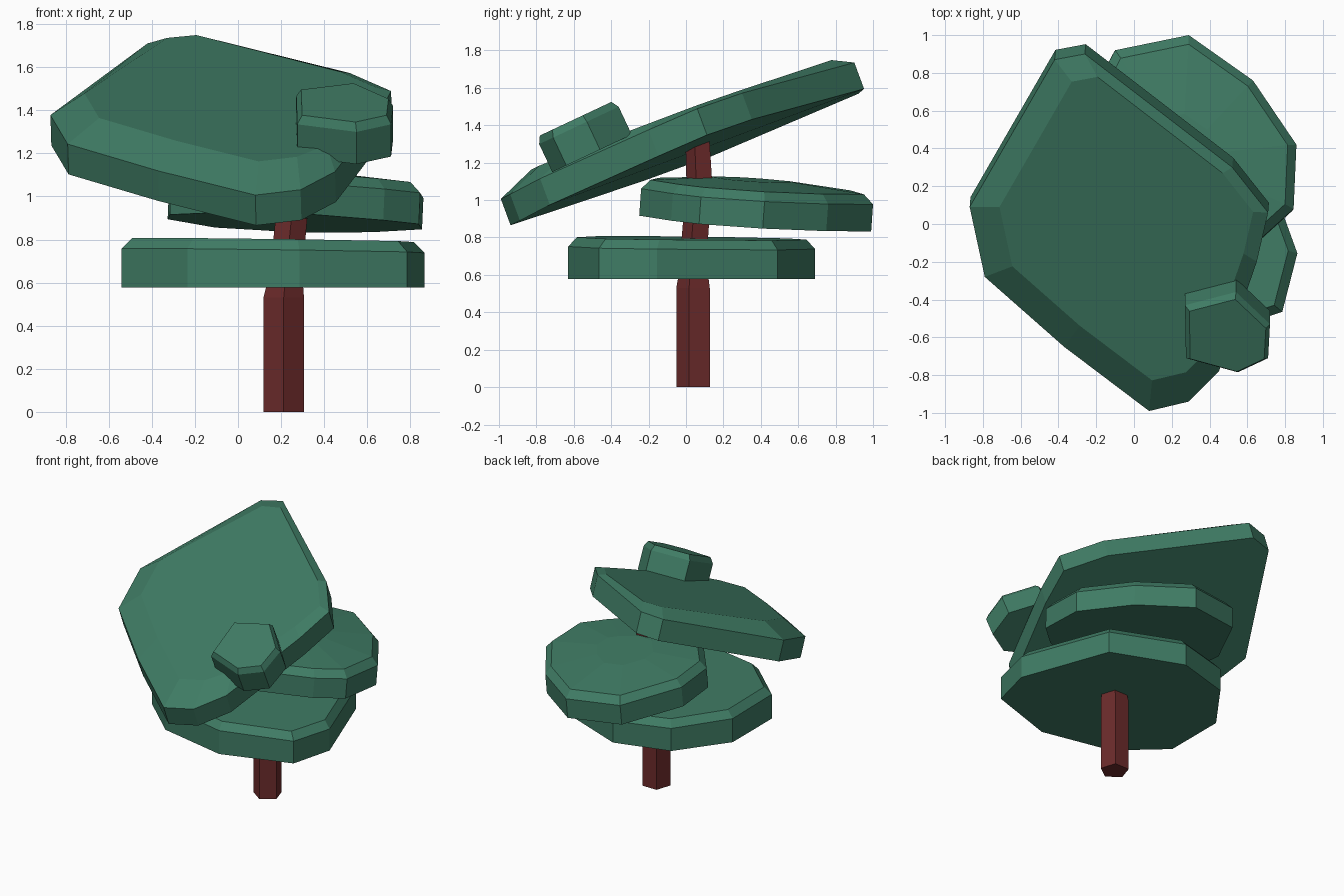
import bpy, bmesh, math
from mathutils import Vector

if "Cube" in bpy.data.objects:
    bpy.data.objects.remove(bpy.data.objects["Cube"])


def material(name, rgb):
    m = bpy.data.materials.new(name)
    m.diffuse_color = (*rgb, 1)
    m.use_nodes = True
    m.node_tree.nodes["Principled BSDF"].inputs["Base Color"].default_value = m.diffuse_color
    return m


green = material("pine green", (0.050, 0.200, 0.128))
brown = material("red brown bark", (0.150, 0.024, 0.024))


def loft(name, rings, mat):
    """Skin a stack of equal-length rings and cap both ends."""
    bm = bmesh.new()
    vs = [[bm.verts.new(p) for p in r] for r in rings]
    n = len(rings[0])
    for a, b in zip(vs, vs[1:]):
        for i in range(n):
            j = (i + 1) % n
            bm.faces.new((a[i], a[j], b[j], b[i]))
    bm.faces.new(vs[0][::-1])
    bm.faces.new(vs[-1])
    bmesh.ops.recalc_face_normals(bm, faces=bm.faces)
    me = bpy.data.meshes.new(name)
    bm.to_mesh(me)
    bm.free()
    me.materials.append(mat)
    ob = bpy.data.objects.new(name, me)
    bpy.context.collection.objects.link(ob)
    return ob


def slab(name, outline, plane, thick, center, crowns, flat=None):
    """Tilted leaf slab: bottom, upper rim, then raised crown rings.
    Outline points may carry a third value that lifts the rim;
    crowns are (scale, height); flat gives a level underside."""
    z0, sx, sy = plane
    n = Vector((-sx, -sy, 1)).normalized()

    def on(x, y, lift=0):
        return Vector((x, y, z0 + sx * x + sy * y + lift))
    base = [on(*p[:2]) for p in outline]
    rim = [on(*p) for p in outline]
    bottom = [p - n * thick for p in rim]
    if flat is not None:
        bottom = [Vector((p.x, p.y, flat)) for p in rim]
    c = on(*center)
    tops = [[c + (p - c) * s + n * h for p in base] for s, h in crowns]
    return loft(name, [bottom, rim] + tops, green)


# Trunk: five-sided, straight then thinning and leaning
rings = []
for x, y, z, r in [(.212, .047, 0, .099), (.212, .047, .53, .099),
                   (.218, .048, .6, .087), (.238, .055, .8, .078),
                   (.268, .078, 1.1, .076), (.285, .066, 1.37, .07)]:
    rings.append([(x + r * math.sin(k * math.tau / 5),
                   y - r * math.cos(k * math.tau / 5), z) for k in range(5)])
loft("trunk", rings, brown)

# Lowest leaf layer, almost level
slab("lower_foliage",
     [(.285, -.63), (.785, -.465), (.865, -.155), (.63, .49), (.12, .69),
      (-.28, .575), (-.54, .22), (-.54, -.24), (-.235, -.52)],
     (.748, -.014, -.012), .171, (.16, .03), [(.93, .05)], flat=.577)

# Middle leaf layer, leaning to the back right
slab("middle_foliage",
     [(.0, -.19), (.35, -.24), (.68, -.07), (.845, .08), (.86, .42),
      (.63, .76), (.29, 1.0), (-.1, .92), (-.32, .51), (-.31, .2)],
     (1.06, -.045, -.07), .145, (.25, .35), [(.92, .05), (.35, .085)])

# Large tilted top layer, its right edge lifted
slab("upper_foliage",
     [(-.87, .09), (-.79, -.28), (-.37, -.65), (.08, -.99), (.29, -.94),
      (.45, -.78, .02), (.65, -.2, .06), (.71, .06, .075), (.52, .30, .075),
      (-.26, .90, .04), (-.42, .87, .03)],
     (1.37, .03, .37), .15, (.2, .3), [(.85, .09)])

# Small chunk on the top layer
slab("small_foliage",
     [(.27, -.43), (.54, -.36), (.72, -.53), (.71, -.71), (.55, -.785),
      (.275, -.71)],
     (1.668, 0, .47), .165, (.5, -.58), [(.9, .04)])
